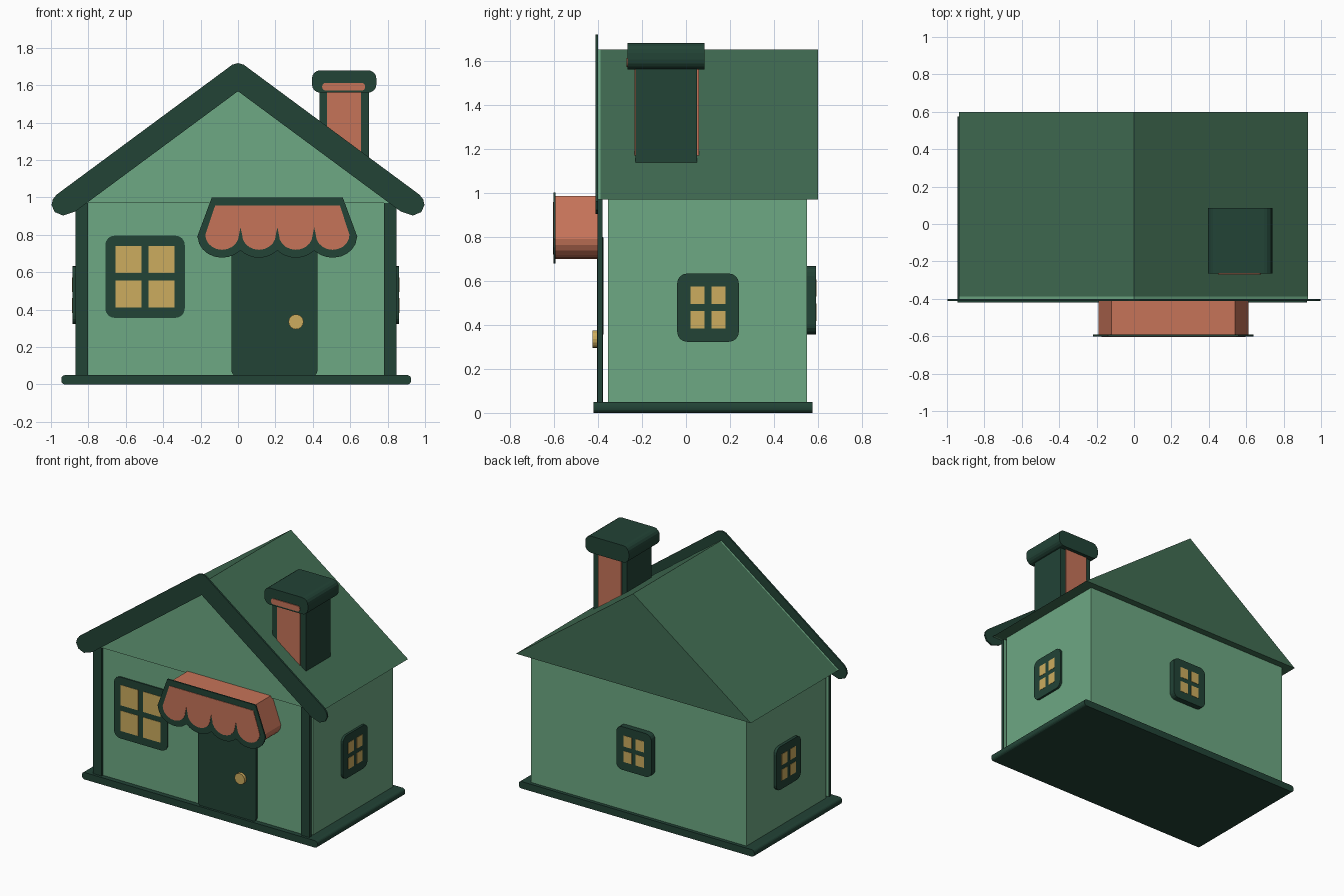
import bpy, bmesh
from math import sin, cos, pi
from mathutils import Matrix, Vector

cube = bpy.data.objects.get("Cube")
if cube:
    bpy.data.objects.remove(cube, do_unlink=True)


def material(name, rgb):
    lin = [((c / 255 + 0.055) / 1.055) ** 2.4 for c in rgb] + [1]
    m = bpy.data.materials.new(name)
    m.use_nodes = True
    m.diffuse_color = lin
    m.node_tree.nodes["Principled BSDF"].inputs["Base Color"].default_value = lin
    return m


DARK = material("dark green", (34, 67, 54))
ROOF = material("roof green", (65, 109, 83))
WALL = material("light green", (109, 168, 131))
SALMON = material("salmon", (198, 116, 89))
GOLD = material("gold", (204, 172, 94))


def prism(name, outline, y0, y1, mat, place=Matrix()):
    """Extrude an (x, z) outline from y0 to y1."""
    bm = bmesh.new()
    face = bm.faces.new([bm.verts.new((x, y0, z)) for x, z in outline])
    new = bmesh.ops.extrude_face_region(bm, geom=[face])["geom"]
    verts = [v for v in new if isinstance(v, bmesh.types.BMVert)]
    bmesh.ops.translate(bm, verts=verts, vec=(0, y1 - y0, 0))
    bmesh.ops.recalc_face_normals(bm, faces=bm.faces)
    mesh = bpy.data.meshes.new(name)
    bm.to_mesh(mesh)
    bm.free()
    mesh.materials.append(mat)
    ob = bpy.data.objects.new(name, mesh)
    ob.matrix_world = place
    bpy.context.collection.objects.link(ob)
    return ob


def arc(cx, cz, rx, rz, a0, a1, n):
    return [(cx + rx * cos(a0 + (a1 - a0) * i / n), cz + rz * sin(a0 + (a1 - a0) * i / n))
            for i in range(n + 1)]


def rect(x0, x1, z0, z1, r=0):
    if not r:
        return [(x0, z0), (x1, z0), (x1, z1), (x0, z1)]
    pts = []
    corners = [(x1 - r, z1 - r), (x0 + r, z1 - r), (x0 + r, z0 + r), (x1 - r, z0 + r)]
    for i, (cx, cz) in enumerate(corners):
        pts += arc(cx, cz, r, r, i * pi / 2, (i + 1) * pi / 2, 4)
    return pts


# Base, walls and front posts
prism("base", rect(-0.945, 0.925, 0, 0.05, 0.02), -0.42, 0.575, DARK)
prism("walls", rect(-0.865, 0.845, 0.01, 0.97), -0.355, 0.55, WALL)
prism("front_wall", rect(-0.865, 0.845, 0.04, 0.97), -0.386, -0.379, WALL)
for side, x in (("right", -0.87), ("left", 0.78)):
    prism(side + "_post", rect(x, x + 0.068, 0.04, 0.97), -0.402, -0.38, DARK)

# Roof, gable and trim
triangle = [(-0.935, 0.97), (0.93, 0.97), (0, 1.65)]
prism("roof", triangle, -0.388, 0.6, ROOF)
prism("gable", triangle, -0.4, -0.388, WALL)
half = [(-0.03, 1.71), (-0.97, 1.015), (-0.99, 0.99), (-0.997, 0.96), (-0.98, 0.922),
        (-0.935, 0.903), (-0.87, 0.925)]
trim = [(0, 1.718)] + half + [(0, 1.568)] + [(-x, z) for x, z in reversed(half)]
prism("roof_trim", trim, -0.412, -0.4, DARK)

# Chimney
prism("chimney", rect(0.435, 0.70, 1.08, 1.57), -0.23, 0.05, DARK)
prism("chimney_panels", rect(0.475, 0.657, 1.16, 1.565), -0.235, 0.06, SALMON)
prism("chimney_cap", rect(0.395, 0.74, 1.56, 1.68, 0.045), -0.265, 0.085, DARK)
prism("chimney_cap_stripe", rect(0.45, 0.68, 1.572, 1.612, 0.018), -0.27, -0.265, SALMON)

# Door and knob
prism("door", rect(-0.035, 0.425, 0.045, 0.8, 0.03), -0.404, -0.378, DARK)
prism("door_knob", arc(0.31, 0.335, 0.04, 0.04, 0, 2 * pi * 15 / 16, 15), -0.425, -0.4, GOLD)


# Windows: rounded frame with four panes, facing -y before placing
def window(name, place, w, h, border, bar, r, depth):
    prism(name + "_frame", rect(-w / 2, w / 2, -h / 2, h / 2, r), -depth, 0, DARK, place)
    a, b = w / 2 - border, h / 2 - border
    for sx, col in ((-1, "left"), (1, "right")):
        for sz, row in ((-1, "lower"), (1, "upper")):
            x, z = sorted((sx * bar, sx * a)), sorted((sz * bar, sz * b))
            prism(f"{name}_{row}_{col}_pane", rect(*x, *z), -depth - 0.002, -depth + 0.003,
                  GOLD, place)


def placed(x, y, z, turn=0):
    return Matrix.Translation(Vector((x, y, z))) @ Matrix.Rotation(turn, 4, "Z")


window("front_window", placed(-0.497, -0.374, 0.576), 0.425, 0.44, 0.055, 0.019, 0.05, 0.02)
small = (0.28, 0.31, 0.06, 0.016, 0.045)
window("left_window", placed(0.843, 0.1, 0.478, pi / 2), *small, 0.018)
window("right_window", placed(-0.863, 0.1, 0.478, -pi / 2), *small, 0.022)
window("back_window", placed(0, 0.548, 0.512, pi), *small, 0.043)


# Awning: sloping sides above a row of four scallops
def awning(name, top, half_top, half_low, z_low, rz, y0, y1, mat):
    cx = 0.21
    step = half_low / 2
    pts = [(cx + half_top, top), (cx - half_top, top)]
    for i in range(4):
        x = cx - half_low + (i + 0.5) * step
        pts += arc(x, z_low, step / 2 - 0.001, rz, pi, 2 * pi, 10)
    return prism(name, pts, y0, y1, mat)


awning("awning_body", 0.985, 0.33, 0.402, 0.79, 0.09, -0.592, -0.38, SALMON)

# Dark front plate, whose scallops meet in shallow notches
plate = [(0.56, 1.0), (-0.14, 1.0), (-0.218, 0.79)]
for i in range(4):
    x = -0.085 + i * 0.197
    start = pi * (1.02 if i == 0 else 1.24)
    end = pi * (1.98 if i == 3 else 1.76)
    plate += arc(x, 0.79, 0.13, 0.112, start, end, 8)
plate += [(0.638, 0.79)]
prism("awning_frame", plate, -0.602, -0.592, DARK)

# Salmon face with pointed notches between scallops
face = [(0.545, 0.957), (-0.122, 0.957)]
for i in range(4):
    x = -0.085 + i * 0.197
    if i:
        face.append((x - 0.0985, 0.84))
    face += arc(x, 0.8, 0.09, 0.08, pi, 2 * pi, 10)
prism("awning_face", face, -0.605, -0.602, SALMON)
